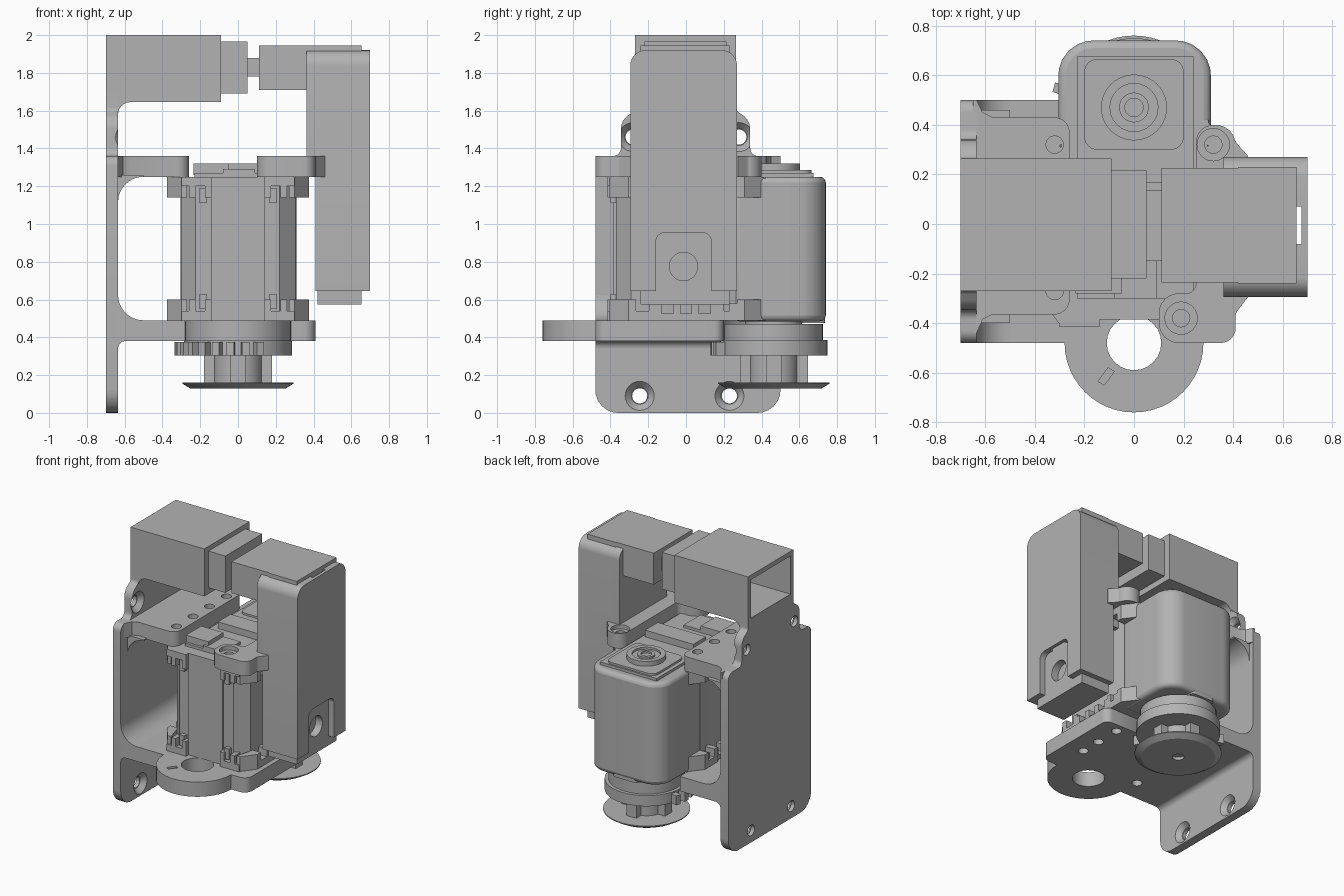
import bpy, bmesh, math
from mathutils import Vector, Matrix

if "Cube" in bpy.data.objects:
    bpy.data.objects.remove(bpy.data.objects["Cube"], do_unlink=True)

grey = bpy.data.materials.new("mid grey")
grey.use_nodes = True
COL = (0.45, 0.45, 0.45, 1)
grey.diffuse_color = COL
grey.node_tree.nodes["Principled BSDF"].inputs["Base Color"].default_value = COL


def finish(name, bm):
    bmesh.ops.recalc_face_normals(bm, faces=bm.faces)
    me = bpy.data.meshes.new(name)
    bm.to_mesh(me)
    bm.free()
    me.materials.append(grey)
    ob = bpy.data.objects.new(name, me)
    bpy.context.scene.collection.objects.link(ob)
    return ob


def rounded(pts, n=6):
    """Round the corners of an outline given as (u, v[, radius])."""
    out = []
    for i, p in enumerate(pts):
        c = Vector(p[:2])
        r = p[2] if len(p) > 2 else 0
        if not r:
            out.append(c)
            continue
        a = (Vector(pts[i - 1][:2]) - c).normalized()
        b = (Vector(pts[(i + 1) % len(pts)][:2]) - c).normalized()
        half = a.angle(b) / 2
        t = r / math.tan(half)
        mid = c + (a + b).normalized() * (r / math.sin(half))
        s, e = c + a * t - mid, c + b * t - mid
        for k in range(n + 1):
            f = k / n
            out.append(mid + (s.lerp(e, f)).normalized() * r)
    return out


def prism(name, pts, axis, lo, hi):
    """Extrude an outline along an axis: x uses (y,z), y uses (x,z), z uses (x,y)."""
    put = {"x": lambda u, v, w: (w, u, v), "y": lambda u, v, w: (u, w, v),
           "z": lambda u, v, w: (u, v, w)}[axis]
    bm = bmesh.new()
    f = bm.faces.new([bm.verts.new(put(p[0], p[1], lo)) for p in rounded(pts)])
    new = bmesh.ops.extrude_face_region(bm, geom=[f])["geom"]
    bmesh.ops.translate(bm, verts=[g for g in new if isinstance(g, bmesh.types.BMVert)],
                        vec=put(0, 0, hi - lo))
    return finish(name, bm)


def rect(u0, u1, v0, v1, r=0):
    return [(u0, v0, r), (u1, v0, r), (u1, v1, r), (u0, v1, r)]


def box(name, x0, x1, y0, y1, z0, z1, r=0):
    return prism(name, rect(x0, x1, y0, y1, r), "z", z0, z1)


def arc(cx, cy, r, a0, a1, n=24):
    return [(cx + r * math.cos(math.radians(a0 + (a1 - a0) * k / n)),
             cy + r * math.sin(math.radians(a0 + (a1 - a0) * k / n))) for k in range(n + 1)]


def cone(name, axis, c, lo, hi, r0, r1=None, n=40):
    bm = bmesh.new()
    bmesh.ops.create_cone(bm, cap_ends=True, segments=n, radius1=r0,
                          radius2=r0 if r1 is None else r1, depth=hi - lo)
    m = (lo + hi) / 2
    if axis == "x":
        M = Matrix.Translation((m, *c)) @ Matrix.Rotation(math.pi / 2, 4, "Y")
    else:
        M = Matrix.Translation((*c, m))
    bmesh.ops.transform(bm, matrix=M, verts=bm.verts)
    return finish(name, bm)


def cut(ob, cutters):
    for c in cutters:
        c.hide_render = True
        m = ob.modifiers.new("cut", "BOOLEAN")
        m.operation, m.solver, m.object = "DIFFERENCE", "EXACT", c
        with bpy.context.temp_override(object=ob, active_object=ob):
            bpy.ops.object.modifier_apply(modifier=m.name)
        bpy.data.objects.remove(c, do_unlink=True)
    return ob


def holes(ob, spots, lo, hi, r):
    return cut(ob, [cone("cutter", "z", s, lo, hi, r, n=24) for s in spots])


def fillet(name, x, z, sx, sz, r, y0, y1):
    curve = [(x + sx * r * (1 - math.sin(t)), z + sz * r * (1 - math.cos(t)))
             for t in [math.pi / 2 * k / 10 for k in range(11)]]
    e = 0.01
    pts = [(x - sx * e, z - sz * e), (x + sx * r, z - sz * e)] + curve + [(x - sx * e, z + sz * r)]
    return prism(name, pts, "y", y0, y1)


# Side plate with four countersunk holes
plate = prism("side_plate", [(-.48, 0, .12), (.5, 0, .12), (.5, 1.36, .05), (.34, 1.36, .04),
                             (.34, 1.55, .09), (.265, 1.6, .03), (.265, 1.7), (-.27, 1.7),
                             (-.27, 1.6, .03), (-.345, 1.55, .09), (-.345, 1.36, .04),
                             (-.48, 1.36, .05)], "x", -.7, -.635)
for y, z in ((-.245, .09), (.23, .09), (-.28, 1.46), (.28, 1.46)):
    cut(plate, [cone("cutter", "x", (y, z), -.75, -.6, .04, n=24),
                cone("cutter", "x", (y, z), -.67, -.634, .045, .078, n=24)])

# Hollow upper housing and fillets of the frame
housing = prism("upper_housing", rect(-.27, .265, 1.645, 2), "x", -.7, -.09)
cut(housing, [prism("cutter", rect(-.235, .23, 1.68, 1.965), "x", -.75, -.15)])
cut(plate, [prism("cutter", rect(-.235, .23, 1.68, 1.965), "x", -.75, -.6)])
fillet("housing_fillet", -.635, 1.645, 1, -1, .065, -.27, .265)
fillet("upper_shelf_fillet", -.635, 1.25, 1, -1, .135, -.4, .46)
fillet("lower_shelf_fillet", -.635, .49, 1, 1, .135, -.48, .5)
fillet("underside_fillet", -.635, .38, 1, -1, .04, -.48, .5)

# Upper shelf
shelf = prism("upper_shelf", [(-.65, -.44), (-.635, -.44), (-.61, -.385), (-.57, -.365),
                              (-.26, -.365, .06), (-.26, .43, .06), (-.57, .43), (-.61, .45),
                              (-.635, .5), (-.65, .5)], "z", 1.25, 1.36)
holes(shelf, [(-.32, y) for y in (-.27, -.075, .12, .32)], 1.2, 1.4, .035)

# Lower shelf with round nose
base = prism("lower_shelf", [(-.65, -.48)] + arc(0, -.48, .28, 180, 360)
             + [(.41, -.48, .06), (.41, .2, .05)]
             + arc(0, .47, .3, -64, -180) + [(-.3, .5), (-.65, .5)], "z", .38, .49)
holes(base, [(0, -.48)], .3, .6, .11)
holes(base, [(.265, -.22), (.265, -.06), (.265, .13), (-.295, -.32)], .3, .6, .035)
cut(base, [prism("cutter", [(-.145, -.635), (-.12, -.65), (-.08, -.595), (-.105, -.58)],
                 "z", .47, .52)])

# Right clamp arm
arm = prism("clamp_arm", [(.1, -.48, .08), (.41, -.48, .06), (.41, -.36, .03), (.46, -.295),
                          (.46, .275), (.41, .33, .03), (.41, .4, .08), (.25, .4, .07),
                          (.25, -.28, .04), (.1, -.28, .08)], "z", 1.25, 1.36)
holes(arm, [(.19, -.38), (.32, .32)], 1.2, 1.4, .035)
cut(arm, [cone("cutter", "z", s, 1.33, 1.4, .065) for s in ((.19, -.38), (.32, .32))])

# Vertical cover with bottom notch and cable slot
tube = box("inner_tube", .42, .655, -.24, .23, .575, 1.945)
cover = prism("cover", rect(-.295, .27, .645, 1.92)[:2] + [(.27, 1.92, .08), (-.295, 1.92, .08)],
              "x", .41, .7)
cut(cover, [prism("cutter", [(-.16, .6), (.135, .6), (.135, .955, .05), (-.16, .955, .05)],
                  "x", .655, .75), box("cutter", .65, .676, -.08, .07, .5, 2),
            cone("cutter", "x", (-.013, .775), .6, .75, .075)])
cut(tube, [cone("cutter", "x", (-.013, .775), .6, .7, .075)])
prism("cover_upper", [(-.295, 1.25), (.27, 1.25), (.27, 1.92, .08), (-.295, 1.92, .08)],
      "x", .362, .411)

# Top connection between the two housings
box("top_arm", .11, .65, -.235, .225, 1.71, 1.945)
box("top_link", .04, .12, -.15, .135, 1.78, 1.88)
box("housing_collar", -.1, .05, -.22, .215, 1.69, 1.965)

# Motor body
prism("motor_body", [(-.3, -.29), (-.225, -.37), (-.14, -.37), (-.14, -.385), (.14, -.385),
                     (.14, -.37), (.22, -.37), (.305, -.29), (.305, .3), (.25, .4),
                     (-.25, .4), (-.3, .3)], "z", .49, 1.25)
gearbox = prism("gear_case", [(-.305, .25), (.31, .25), (.31, .74, .14), (-.305, .74, .14)],
                "z", .485, 1.25)
bev = gearbox.modifiers.new("soft edges", "BEVEL")
bev.width, bev.segments, bev.angle_limit = .03, 3, math.radians(50)
box("rear_lug", -.1, .1, .61, .735, .475, .525, .03)

# Corner clips, mirrored to all eight corners
for sx in (-1, 1):
    for front in (True, False):
        y0, sy = (-.415, 1) if front else (.42, -1)
        for top in (True, False):
            z0, sz = (1.25, -1) if top else (.49, 1)
            side = ("right" if sx < 0 else "left") + ("_front" if front else "_rear") + \
                   ("_upper" if top else "_lower")

            def part(n, xa, xb, ya, yb, za, zb):
                xs, ys, zs = (sorted(v) for v in ((sx * xa, sx * xb), (y0 + sy * ya, y0 + sy * yb),
                                                  (z0 + sz * za, z0 + sz * zb)))
                box(side + n, *xs, *ys, *zs)
            part("_clip_face", .14, .3, 0, .1, 0, .05)
            part("_clip_side", .28, .375, .11, .26, 0, .05)
            prism(side + "_clip_corner", [(sx * .27, y0 + sy * .01), (sx * .3, y0 + sy * .01),
                                          (sx * .375, y0 + sy * .11), (sx * .3, y0 + sy * .11)],
                  "z", *sorted((z0, z0 + sz * .11)))
            for a in (.14, .225):
                part("_clip_tooth", a, a + .035, 0, .07, .05, .11)
            for b in (.11, .22):
                part("_clip_side_tooth", .3, .375, b, b + .04, .05, .11)
            part("_clip_pin", .165, .205, .015, .06, .06, .14)

# Toothed rails along the motor flanks
for x0, x1 in ((-.36, -.29), (.29, .375)):
    box("flank_rail", x0, x1, -.2, .28, .49, .525)
    for k in range(5):
        box("flank_rail_tooth", x0, x1, -.17 + k * .1, -.13 + k * .1, .52, .58)

# Motor top details
box("top_panel", -.23, .24, -.3, .675, 1.24, 1.27)
pad = box("output_pad", -.2, .2, .3, .665, 1.26, 1.285, .05)
ring = cone("bearing_ring", "z", (0, .47), 1.26, 1.32, .133)
holes(ring, [(0, .47)], 1.305, 1.4, .097)
boss = cone("bearing_boss", "z", (0, .47), 1.26, 1.318, .06)
holes(boss, [(0, .47)], 1.27, 1.4, .037)
box("top_block_front", -.235, -.05, -.28, -.1, 1.26, 1.32)
box("top_block_rear", -.18, .22, .02, .17, 1.26, 1.32)
box("top_block_centre", -.08, .09, -.3, -.1, 1.26, 1.29)

# Output horn, toothed ring and spool
C = (0, .465)
cone("horn_hub", "z", C, .46, .5, .15)
cone("horn_disc", "z", C, .38, .47, .26)
cone("toothed_ring", "z", C, .305, .385, .285)
for k in range(10):
    a = math.radians(165 + k * 14)
    t = box("ring_tooth", .27, .335, -.02, .02, .305, .375)
    t.matrix_world = Matrix.Translation((*C, 0)) @ Matrix.Rotation(a, 4, "Z")
cone("spool_core", "z", C, .15, .31, .13)
for k in range(4):
    t = box("spool_post", .1, .18, -.04, .04, .155, .31)
    t.matrix_world = Matrix.Translation((*C, 0)) @ Matrix.Rotation(math.pi / 2 * k, 4, "Z")
flange = cone("spool_flange", "z", C, .128, .155, .25, .295, 56)
cone("spool_rim", "z", C, .155, .162, .295, n=56)
holes(flange, [C], .1, .15, .04)

# Shading
bpy.ops.object.select_all(action="DESELECT")
for ob in bpy.context.scene.objects:
    if ob.type == "MESH":
        ob.select_set(True)
        bpy.context.view_layer.objects.active = ob
bpy.ops.object.shade_smooth_by_angle(angle=math.radians(30))
